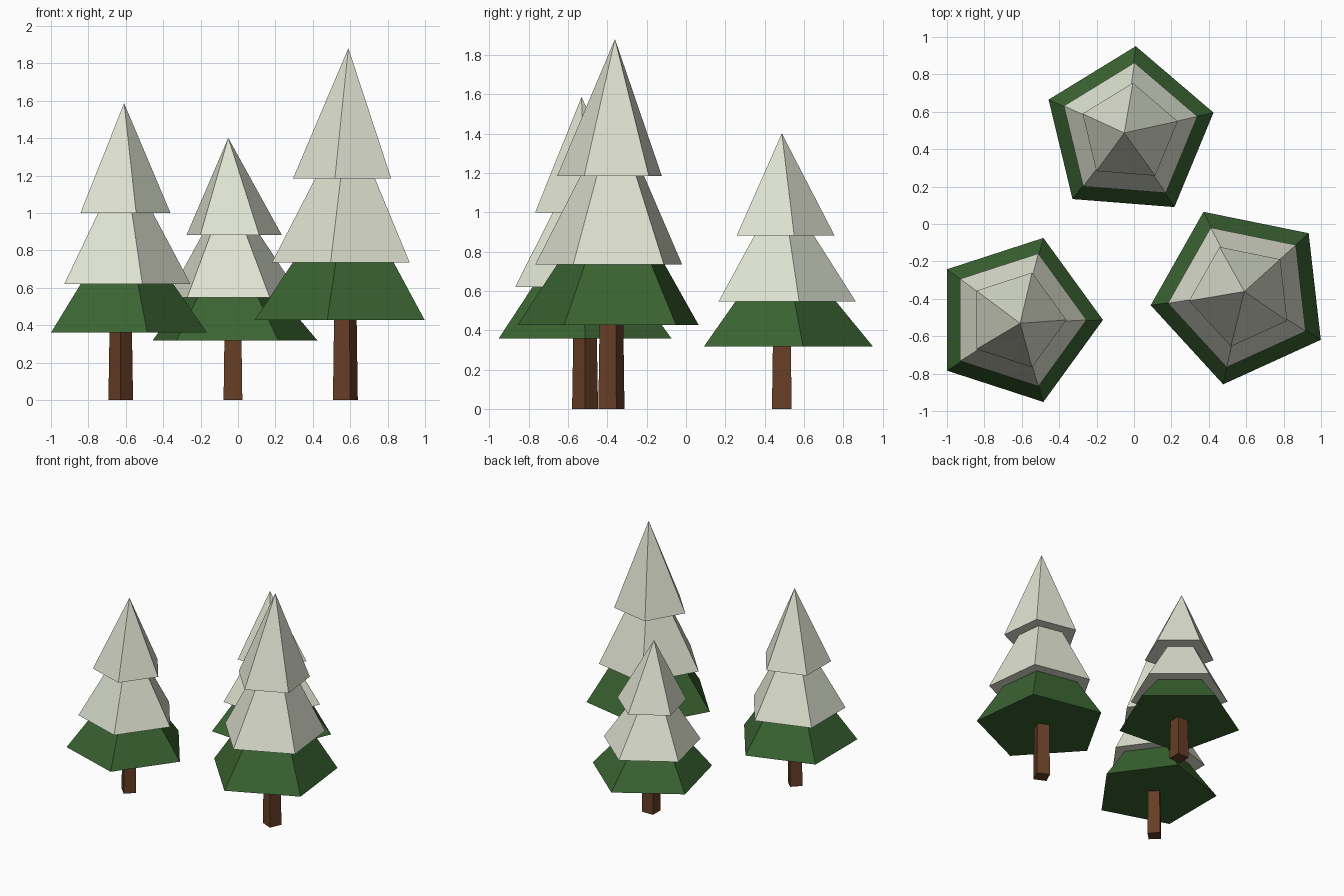
import bpy, bmesh
from math import cos, sin, radians

if "Cube" in bpy.data.objects:
    bpy.data.objects.remove(bpy.data.objects["Cube"])


def material(name, rgb):
    m = bpy.data.materials.new(name)
    m.diffuse_color = (*rgb, 1)
    m.use_nodes = True
    m.node_tree.nodes["Principled BSDF"].inputs["Base Color"].default_value = m.diffuse_color
    return m


SNOW = material("pale_snow", (0.73, 0.76, 0.63))
GREEN = material("pine_green", (0.042, 0.125, 0.031))
BROWN = material("bark_brown", (0.133, 0.048, 0.019))


def ring(bm, n, r, angle, x, y, z):
    a = [radians(angle + 360 * i / n) for i in range(n)]
    return [bm.verts.new((x + r * cos(t), y + r * sin(t), z)) for t in a]


def finish(bm, name, mat):
    bmesh.ops.recalc_face_normals(bm, faces=bm.faces)
    me = bpy.data.meshes.new(name)
    bm.to_mesh(me)
    bm.free()
    me.materials.append(mat)
    bpy.context.collection.objects.link(bpy.data.objects.new(name, me))


def cone(name, mat, r, angle, x, y, z, tip):
    """Closed five-sided cone with a slightly leaning tip."""
    bm = bmesh.new()
    base = ring(bm, 5, r, angle, x, y, z)
    top = bm.verts.new(tip)
    bm.faces.new(base)
    for i in range(5):
        bm.faces.new((base[i], base[(i + 1) % 5], top))
    finish(bm, name, mat)


def trunk(name, r, angle, x, y, h):
    """Tapered four-sided post."""
    bm = bmesh.new()
    a = ring(bm, 4, r, angle, x, y, 0)
    b = ring(bm, 4, r * 0.9, angle, x, y, h)
    bm.faces.new(a)
    bm.faces.new(b)
    for i in range(4):
        j = (i + 1) % 4
        bm.faces.new((a[i], a[j], b[j], b[i]))
    finish(bm, name, BROWN)


# tier: base height, tip height, radius factor, colour (unit = left tree)
TIERS = [("lower_branches", 0.36, 1.0, 1.0, GREEN),
         ("middle_snow_branches", 0.62, 1.29, 0.81, SNOW),
         ("top_snow_branches", 1.0, 1.587, 0.577, SNOW)]

# tree: name, centre, height scale, radius, tier angle, trunk radius, trunk angle, tip lean
TREES = [("left", -0.627, -0.513, 1.0, 0.461, 0, 0.066, 0, (0.018, -0.018)),
         ("back", -0.027, 0.487, 0.883, 0.465, 85.5, 0.071, 45, (-0.025, 0.0)),
         ("right", 0.574, -0.379, 1.185, 0.488, 42.5, 0.071, 20.5, (0.016, 0.018))]

for name, x, y, s, r, ang, tr, tang, (dx, dy) in TREES:
    trunk(name + "_trunk", tr, tang, x, y, 0.4 * s)
    for part, z0, z1, f, mat in TIERS:
        cone(f"{name}_{part}", mat, r * f, ang, x, y, z0 * s, (x + dx, y + dy, z1 * s))
